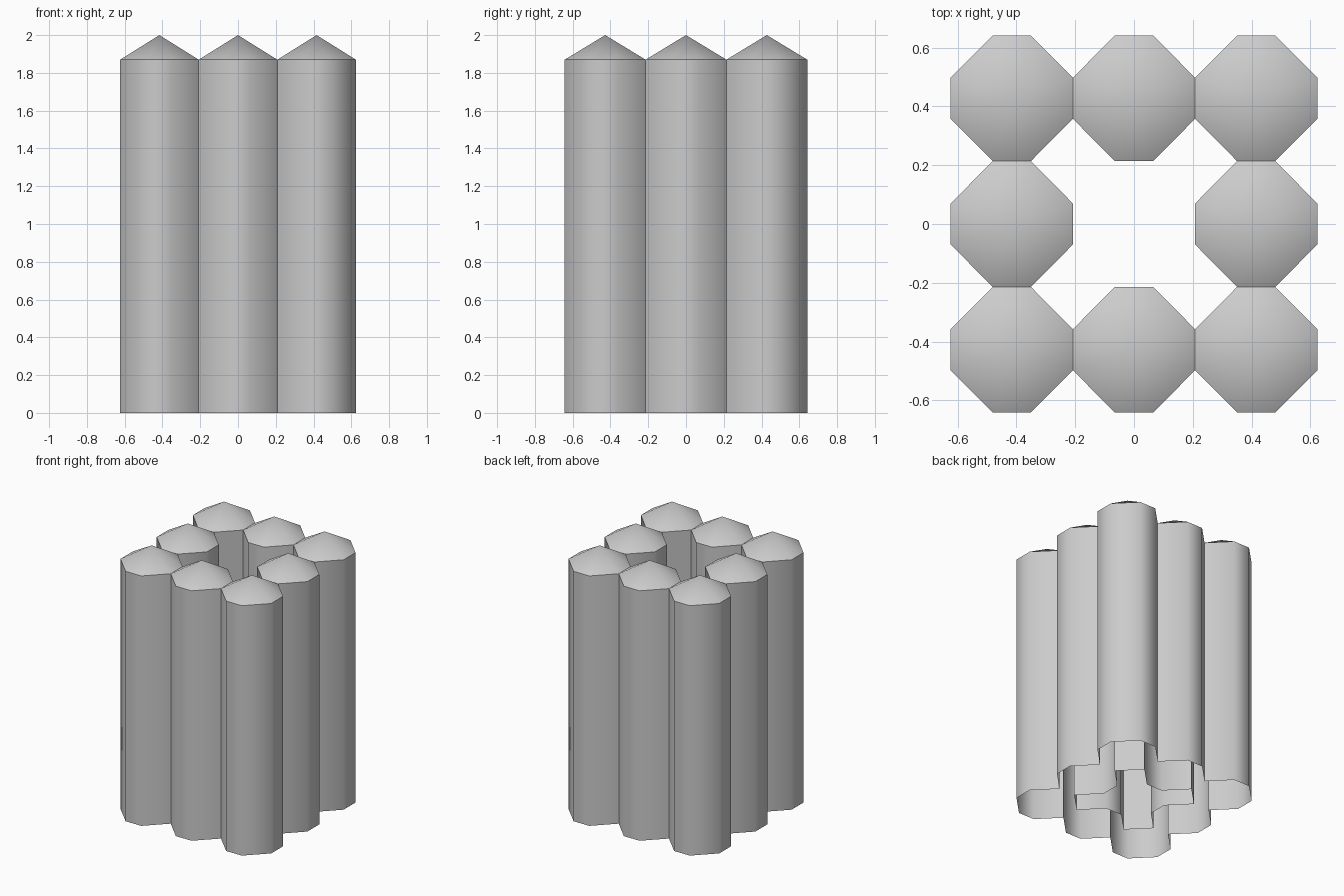
import bpy, bmesh

if "Cube" in bpy.data.objects:
    bpy.data.objects.remove(bpy.data.objects["Cube"])

EAVE, TIP = 1.87, 2.0        # wall top and roof point
HX, HY = 0.208, 0.214        # half widths of a column
FX, FY = 0.065, 0.07         # half lengths of the flat sides
DX, DY = 2 * HX, 2 * HY      # column spacing


def column(name, i, j):
    """Open-bottomed octagonal column with a pointed roof; joined sides are left out."""
    cx, cy = i * DX, j * DY
    ring = [(HX, -FY), (HX, FY), (FX, HY), (-FX, HY),
            (-HX, FY), (-HX, -FY), (-FX, -HY), (FX, -HY)]
    side_dir = {0: (1, 0), 2: (0, 1), 4: (-1, 0), 6: (0, -1)}
    bm = bmesh.new()
    low = [bm.verts.new((cx + x, cy + y, 0)) for x, y in ring]
    top = [bm.verts.new((cx + x, cy + y, EAVE)) for x, y in ring]
    tip = bm.verts.new((cx, cy, TIP))
    for k in range(8):
        n = (k + 1) % 8
        bm.faces.new((top[k], top[n], tip))
        if k in side_dir:
            ni, nj = i + side_dir[k][0], j + side_dir[k][1]
            if max(abs(ni), abs(nj)) <= 1 and (ni, nj) != (0, 0):
                continue
        bm.faces.new((low[k], low[n], top[n], top[k]))
    mesh = bpy.data.meshes.new(name)
    bm.to_mesh(mesh)
    bm.free()
    ob = bpy.data.objects.new(name, mesh)
    bpy.context.collection.objects.link(ob)
    # smooth round the column, sharp at the eave
    bpy.ops.object.select_all(action='DESELECT')
    ob.select_set(True)
    bpy.context.view_layer.objects.active = ob
    bpy.ops.object.shade_smooth_by_angle(angle=0.9)


# Ring of eight columns around an open centre
for j, row in zip((-1, 0, 1), ("front", "middle", "back")):
    for i, side in zip((-1, 0, 1), ("left", "centre", "right")):
        if (i, j) != (0, 0):
            column(f"{row}_{side}_column", i, j)
